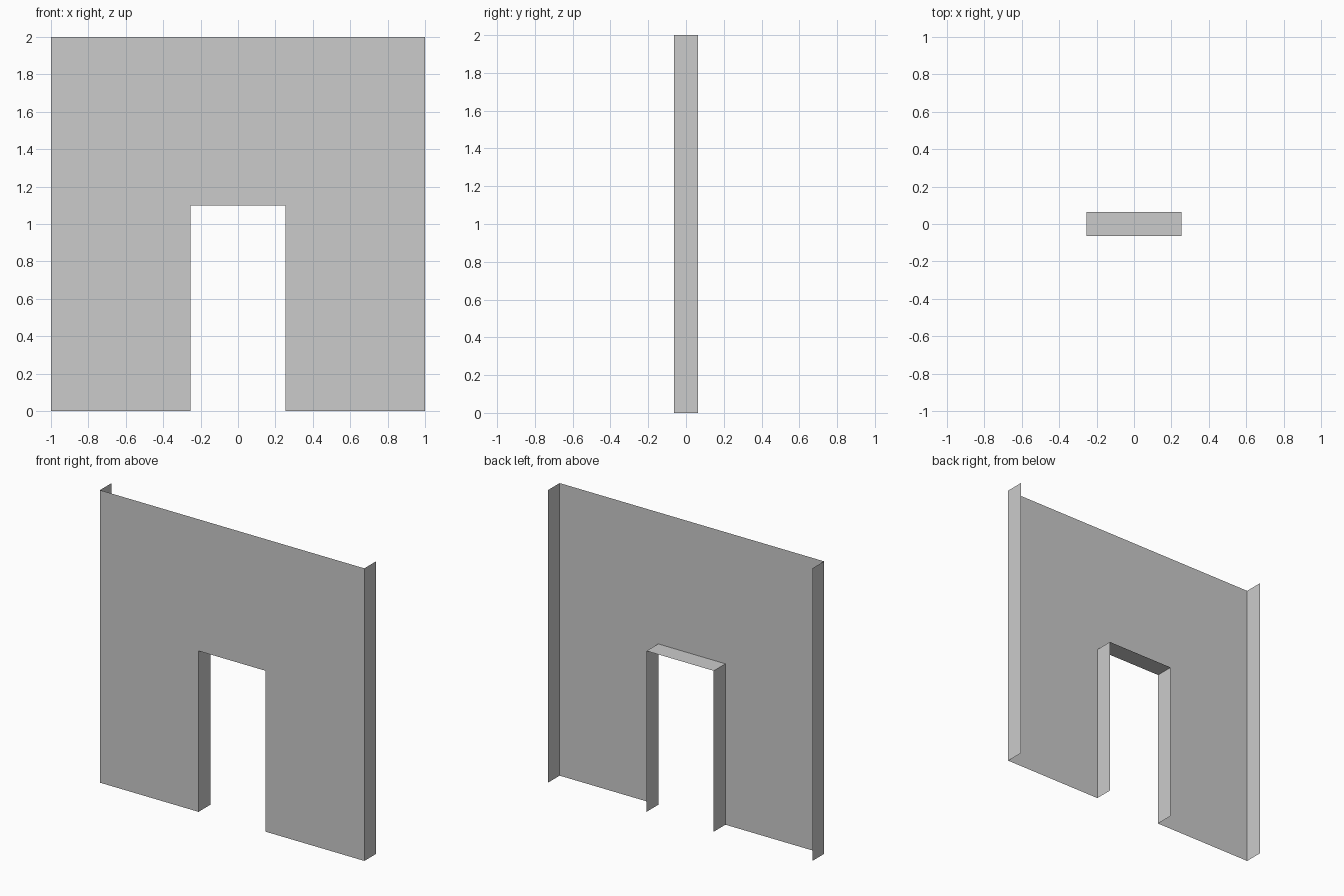
import bpy, bmesh

if "Cube" in bpy.data.objects:
    bpy.data.objects.remove(bpy.data.objects["Cube"])

W, H = 1.0, 2.0          # wall half width, height
DW, DH = 0.254, 1.1      # doorway half width, height
D = 0.063                # half depth

# Wall outline, counter-clockwise as seen from the front
outline = [(-W, 0), (-DW, 0), (-DW, DH), (DW, DH), (DW, 0), (W, 0), (W, H), (-W, H)]
# Outline edges that carry a return strip: door jambs, lintel and wall ends
# (top and bottom stay open, as does the back)
returns = [1, 2, 3, 5, 7]

bm = bmesh.new()

# Front sheet
front = [bm.verts.new((x, -D, z)) for x, z in outline]
bm.faces.new(front)

# Return strips running from the front sheet to the back
back = [bm.verts.new((x, D, z)) for x, z in outline]
for i in returns:
    j = (i + 1) % len(outline)
    bm.faces.new((front[j], front[i], back[i], back[j]))

mesh = bpy.data.meshes.new("doorway_wall")
bm.to_mesh(mesh)
bm.free()
wall = bpy.data.objects.new("doorway_wall", mesh)
bpy.context.collection.objects.link(wall)
